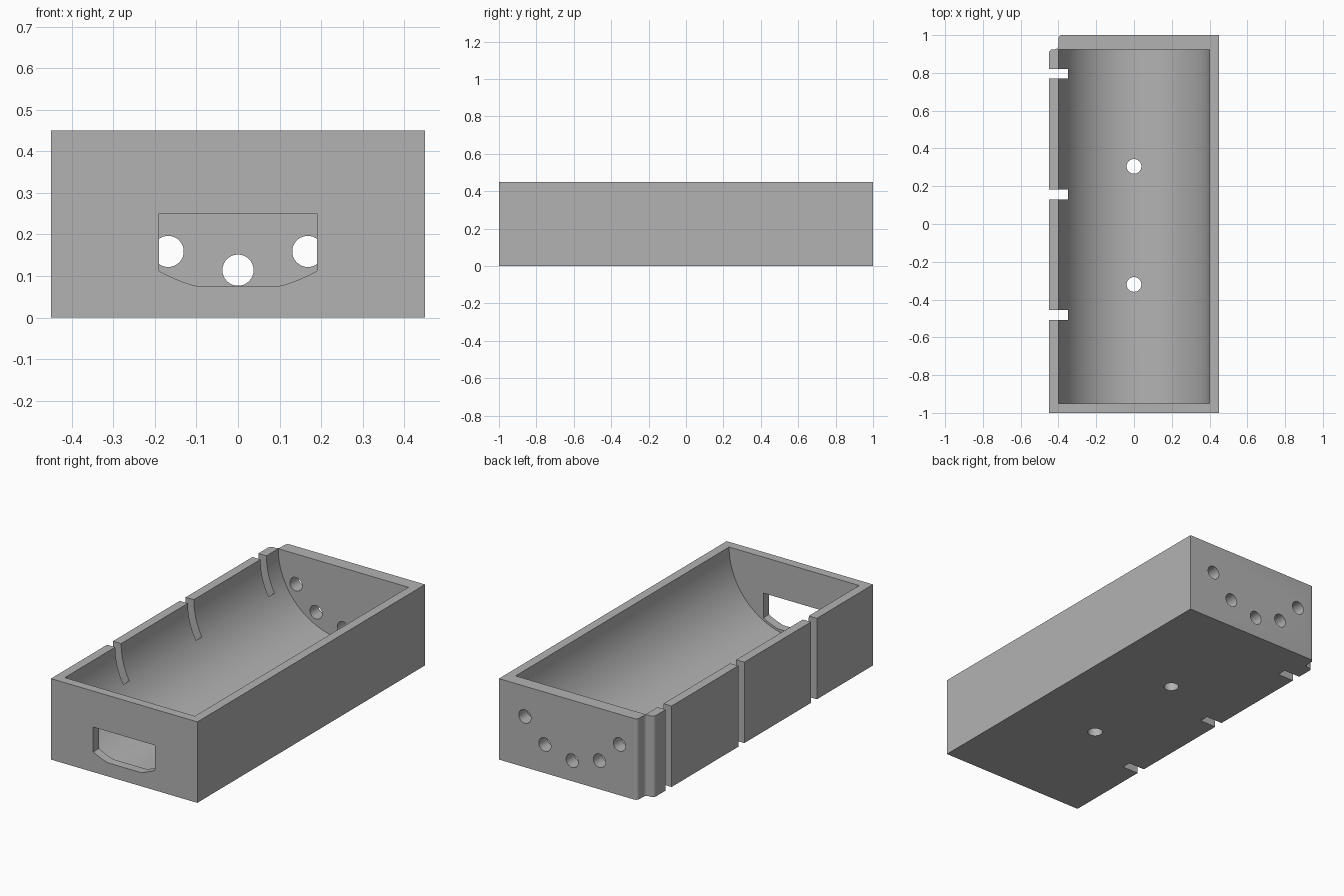
import bpy, bmesh
from math import sin, cos, pi, asin, sqrt

if "Cube" in bpy.data.objects:
    bpy.data.objects.remove(bpy.data.objects["Cube"])

W, L, H = 0.45, 1.0, 0.45      # half width, half length, height
R = 0.40                       # trough radius

grey = bpy.data.materials.new("plain grey")
grey.use_nodes = True
colour = (0.45, 0.45, 0.45, 1)
grey.diffuse_color = colour
grey.node_tree.nodes["Principled BSDF"].inputs["Base Color"].default_value = colour


def arc(cx, cy, r, a0, a1, n):
    """Points along an arc, angles in units of pi."""
    steps = [pi * (a0 + (a1 - a0) * i / n) for i in range(n + 1)]
    return [(cx + r * cos(a), cy + r * sin(a)) for a in steps]


def prism(name, points, low, high, axis="z"):
    """Extrude a profile along z, or an xz profile along y."""
    def place(p, d):
        return (p[0], p[1], d) if axis == "z" else (p[0], d, p[1])
    bm = bmesh.new()
    bottom = [bm.verts.new(place(p, low)) for p in points]
    top = [bm.verts.new(place(p, high)) for p in points]
    bm.faces.new(bottom)
    bm.faces.new(top)
    n = len(points)
    for i in range(n):
        j = (i + 1) % n
        bm.faces.new((bottom[i], bottom[j], top[j], top[i]))
    bmesh.ops.recalc_face_normals(bm, faces=bm.faces)
    mesh = bpy.data.meshes.new(name)
    bm.to_mesh(mesh)
    bm.free()
    mesh.materials.append(grey)
    obj = bpy.data.objects.new(name, mesh)
    bpy.context.collection.objects.link(obj)
    return obj


# Block outline, with a stepped rounded corner and three side slots
outline = [(-W, -L), (W, -L), (W, L)]
outline += arc(-0.38, 0.98, 0.02, 0.5, 1, 8)
outline += arc(-0.42, 0.945, 0.02, 0, -0.5, 8)
outline += arc(-0.43, 0.905, 0.02, 0.5, 1, 8)
for y in (0.795, 0.157, -0.481):
    outline += [(-W, y + 0.026), (-0.35, y + 0.026),
                (-0.35, y - 0.026), (-W, y - 0.026)]
tray = prism("tray", outline, 0, H)

# Half-round trough
trough = arc(0, H, R, 1, 2, 96) + [(R, H + 0.2), (-R, H + 0.2)]
cutters = [prism("trough_cutter", trough, -0.95, 0.925, "y")]

# Front window whose lower corners follow the trough
r = 0.3875
a_flat, a_side = asin(0.1 / r) / pi, asin(0.19 / r) / pi
window = [(0.19, 0.25), (-0.19, 0.25)]
window += arc(0, H, r, 1.5 - a_side, 1.5 - a_flat, 8)
window += arc(0, H, r, 1.5 + a_flat, 1.5 + a_side, 8)
cutters.append(prism("window_cutter", window, -1.1, -0.9, "y"))

# Five holes in the back wall on an arc
for x, z in arc(0, H, 0.336, 1 + 1 / 6, 2 - 1 / 6, 4):
    hole = arc(x, z, 0.0375, 0, 2, 32)[:-1]
    cutters.append(prism("back_hole_cutter", hole, 0.88, 1.1, "y"))

# Two holes in the floor
for y in (0.305, -0.32):
    hole = arc(0, y, 0.039, 0, 2, 32)[:-1]
    cutters.append(prism("floor_hole_cutter", hole, -0.1, 0.15))

for cutter in cutters:
    cutter.hide_render = True
    mod = tray.modifiers.new(cutter.name, "BOOLEAN")
    mod.operation = "DIFFERENCE"
    mod.solver = "EXACT"
    mod.object = cutter

# Bake the cuts, then drop the cutters
depsgraph = bpy.context.evaluated_depsgraph_get()
result = bpy.data.meshes.new_from_object(tray.evaluated_get(depsgraph))
tray.modifiers.clear()
tray.data = result
for cutter in cutters:
    bpy.data.objects.remove(cutter)

bpy.ops.object.select_all(action="DESELECT")
tray.select_set(True)
bpy.context.view_layer.objects.active = tray
bpy.ops.object.shade_smooth_by_angle(angle=pi / 6)
